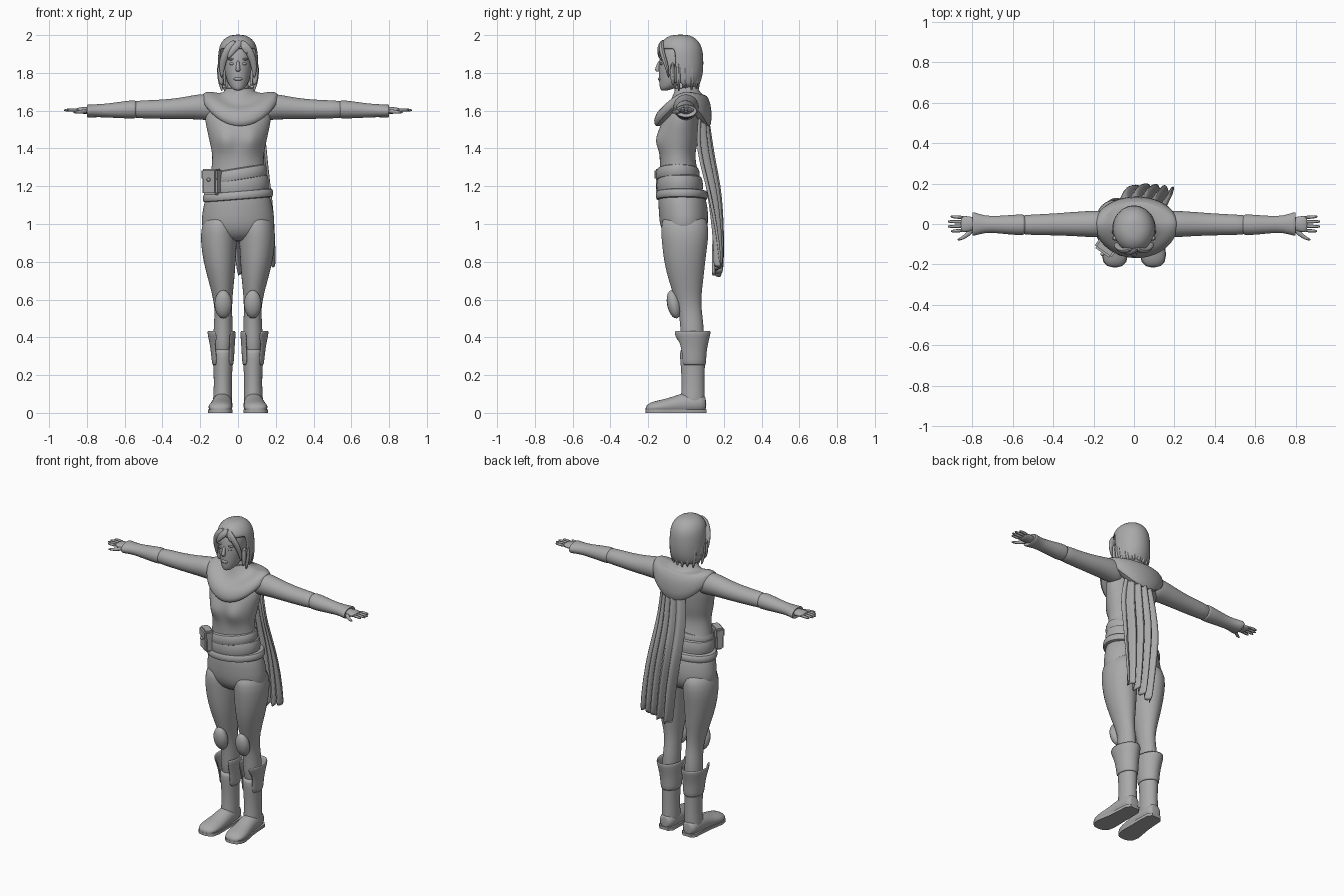
import bpy, bmesh, math
from mathutils import Vector

GREY = bpy.data.materials.new("plain grey")
GREY.diffuse_color = (0.40, 0.40, 0.40, 1)


def finish(name, bm, mirror=False, solid=0, sub=1):
    """Turn a bmesh into a smooth object with the usual modifiers."""
    bmesh.ops.recalc_face_normals(bm, faces=bm.faces)
    me = bpy.data.meshes.new(name)
    bm.to_mesh(me)
    bm.free()
    ob = bpy.data.objects.new(name, me)
    bpy.context.collection.objects.link(ob)
    me.materials.append(GREY)
    if mirror:
        m = ob.modifiers.new("mirror", 'MIRROR')
        m.use_mirror_merge = False
    if solid:
        m = ob.modifiers.new("thickness", 'SOLIDIFY')
        m.thickness, m.offset = solid, 0
    if sub:
        m = ob.modifiers.new("smooth", 'SUBSURF')
        m.levels = m.render_levels = sub
    bpy.ops.object.select_all(action='DESELECT')
    ob.select_set(True)
    bpy.context.view_layer.objects.active = ob
    bpy.ops.object.shade_smooth_by_angle(angle=math.radians(40))
    return ob


def skin(bm, rings, closed=True):
    """Join neighbouring rows of points with quads."""
    rows = [[bm.verts.new(p) for p in r] for r in rings]
    n = len(rows[0])
    for a, b in zip(rows, rows[1:]):
        for i in range(n if closed else n - 1):
            j = (i + 1) % n
            bm.faces.new((a[i], a[j], b[j], b[i]))
    return rows


def loft(name, axis, secs, n=24, fn=None, caps=True, drop=None, **kw):
    """Ellipses (position, centre 1, centre 2, radius 1, radius 2) along an axis."""
    bm = bmesh.new()
    rings = []
    for t, c1, c2, r1, r2 in secs:
        ring = []
        for i in range(n):
            a = 2 * math.pi * (i + 0.5) / n
            u, v = c1 + r1 * math.cos(a), c2 + r2 * math.sin(a)
            p = Vector({'x': (t, u, v), 'y': (u, t, v), 'z': (u, v, t)}[axis])
            ring.append(fn(p) if fn else p)
        rings.append(ring)
    rows = skin(bm, rings)
    if caps:
        bm.faces.new(rows[0])
        bm.faces.new(rows[-1])
    if drop:
        gone = [f for f in bm.faces if drop(f.calc_center_median())]
        bmesh.ops.delete(bm, geom=gone, context='FACES')
    return finish(name, bm, **kw)


def ball(name, c, r, tilt=0, mirror=False):
    bm = bmesh.new()
    bmesh.ops.create_uvsphere(bm, u_segments=16, v_segments=10, radius=1)
    bmesh.ops.scale(bm, vec=r, verts=bm.verts)
    ca, sa = math.cos(tilt), math.sin(tilt)
    for v in bm.verts:
        x, y, z = v.co
        v.co = Vector((x, y * ca - z * sa, y * sa + z * ca)) + Vector(c)
    return finish(name, bm, mirror, sub=0)


def strand(name, pts, mirror=False, wide=1.0, n=8):
    """Tapering tube through points (x, y, z, radius)."""
    bm = bmesh.new()
    rings = []
    for k, (x, y, z, r) in enumerate(pts):
        d = Vector(pts[min(k + 1, len(pts) - 1)][:3]) - Vector(pts[max(k - 1, 0)][:3])
        d.normalize()
        s = d.cross(Vector((0, 1, 0))).normalized()
        t = s.cross(d)
        rings.append([Vector((x, y, z)) + s * r * wide * math.cos(a) + t * r * math.sin(a)
                      for a in [2 * math.pi * i / n for i in range(n)]])
    rows = skin(bm, rings)
    bm.faces.new(rows[0])
    bm.faces.new(rows[-1])
    return finish(name, bm, mirror)


# torso with bust and neck
def bust(p):
    if p.y < -0.03:
        p.y -= 0.032 * math.exp(-((abs(p.x) - .07) / .05) ** 2 - ((p.z - 1.44) / .055) ** 2)
    return p


loft("torso", 'z', [(1.12, 0, -.02, .178, .13), (1.2, 0, -.03, .158, .115), (1.29, 0, -.04, .14, .098),
     (1.36, 0, -.045, .135, .093), (1.4, 0, -.043, .143, .098), (1.44, 0, -.04, .152, .104),
     (1.48, 0, -.037, .16, .106), (1.53, 0, -.03, .172, .103), (1.58, 0, -.02, .178, .095),
     (1.64, 0, 0, .165, .075), (1.685, 0, 0, .1, .06), (1.71, 0, -.005, .055, .055),
     (1.79, 0, -.015, .048, .052)], n=32, fn=bust)
loft("hips", 'z', [(1.2, 0, -.03, .15, .115), (1.13, 0, -.02, .177, .128), (1.05, 0, -.012, .193, .133),
     (.98, 0, -.01, .197, .128), (.93, 0, -.01, .16, .095), (.905, 0, -.01, .06, .05)])

# belts and pouch
for nm, z, h, rx, ry, cy, k in (("upper_belt", 1.263, .034, .152, .115, -.043, .16),
                                ("waist_sash", 1.208, .045, .162, .122, -.033, .08),
                                ("lower_belt", 1.152, .024, .186, .137, -.022, .08)):
    loft(nm, 'z', [(z - h, 0, cy, rx - .02, ry - .02), (z - h, 0, cy, rx, ry), (z, 0, cy, rx + .003, ry + .003),
         (z + h, 0, cy, rx - .004, ry - .004), (z + h, 0, cy, rx - .025, ry - .025)], n=32,
         fn=lambda p, k=k: Vector((p.x, p.y, p.z + k * p.x)))
for nm, size, zc in (("pouch", (.095, .05, .135), 1.222), ("pouch_flap", (.103, .06, .06), 1.262)):
    bm = bmesh.new()
    bmesh.ops.create_cube(bm, size=1)
    bmesh.ops.scale(bm, vec=size, verts=bm.verts)
    bmesh.ops.bevel(bm, geom=bm.edges[:], offset=.01, segments=2, affect='EDGES')
    ob = finish(nm, bm, sub=0)
    ob.location, ob.rotation_euler = (-.14, -.118, zc), (0, 0, math.radians(-35))
ball("pouch_button", (-.156, -.148, 1.235), (.01, .01, .01))

# legs and knee pads
loft("leg", 'z', [(1.06, .088, -.01, .08, .11), (.98, .101, -.006, .096, .13), (.9, .102, -.006, .096, .122),
     (.8, .098, -.008, .086, .11), (.7, .088, 0, .069, .092), (.62, .082, .008, .053, .073),
     (.55, .077, .02, .046, .062), (.48, .078, .03, .049, .062), (.4, .08, .035, .052, .062),
     (.28, .08, .035, .044, .055)], mirror=True)
ball("knee_pad", (.078, -.064, .575), (.046, .036, .076), tilt=.2, mirror=True)

# boots: shaft, open flared cuff, foot, sole
loft("boot_shaft", 'z', [(.34, .08, .034, .05, .06), (.325, .08, .034, .057, .069), (.25, .08, .036, .051, .064),
     (.15, .08, .038, .047, .06), (.08, .081, .036, .051, .064), (.02, .082, .036, .053, .066)], mirror=True)
loft("boot_cuff", 'z', [(.25, .08, .036, .053, .066), (.32, .081, .034, .057, .069), (.38, .084, .032, .064, .083),
     (.435, .088, .028, .073, .102)], caps=False, mirror=True, solid=.01,
     drop=lambda c: c.y < -.02 and abs(c.x - .083) < .034)


def flat(p):
    p.z = max(p.z, .004)
    return p


foot = [(.108, .082, .045, .03, .04), (.085, .082, .05, .05, .052), (0, .083, .05, .054, .06),
        (-.05, .086, .042, .056, .052), (-.1, .09, .034, .061, .042), (-.15, .094, .03, .065, .036),
        (-.19, .095, .027, .056, .028), (-.208, .095, .022, .036, .018), (-.214, .095, .02, .012, .008)]
loft("boot_foot", 'y', foot, fn=flat, mirror=True)
bm = bmesh.new()
outline = [(c - r, y) for y, c, z, r, h in foot] + [(c + r, y) for y, c, z, r, h in reversed(foot)]
rows = skin(bm, [[(x, y, z) for x, y in outline] for z in (0, .018)])
bm.faces.new(rows[0])
bm.faces.new(rows[1])
finish("boot_sole", bm, mirror=True, sub=0)

# arms, bracers, hands
loft("arm", 'x', [(.1, 0, 1.61, .06, .065), (.17, 0, 1.62, .068, .07), (.22, 0, 1.62, .065, .066),
     (.3, 0, 1.612, .06, .057), (.4, -.002, 1.607, .054, .051), (.5, -.004, 1.607, .051, .048),
     (.58, -.004, 1.606, .048, .045)], mirror=True)
loft("bracer", 'x', [(.535, -.004, 1.607, .04, .04), (.54, -.004, 1.607, .053, .05), (.6, -.004, 1.605, .05, .046),
     (.68, -.003, 1.601, .042, .038), (.74, -.001, 1.6, .042, .034), (.79, 0, 1.598, .059, .035),
     (.803, 0, 1.598, .06, .034), (.79, 0, 1.598, .035, .02)], mirror=True)
loft("palm", 'x', [(.77, 0, 1.6, .028, .02), (.81, 0, 1.601, .038, .02), (.845, 0, 1.602, .042, .015),
     (.858, 0, 1.602, .036, .01)], n=16, mirror=True)
for i, (tip, y) in enumerate(((.906, -.032), (.922, -.011), (.922, .011), (.908, .033))):
    strand("finger_%d" % i, [(.84, y * .95, 1.602, .01), (.875, y * 1.05, 1.604, .0095),
           (tip - .01, y * 1.1, 1.603, .008), (tip, y * 1.1, 1.602, .004)], mirror=True)
strand("thumb", [(.795, -.025, 1.598, .014), (.825, -.055, 1.594, .012), (.855, -.073, 1.592, .009),
       (.874, -.079, 1.591, .004)], mirror=True)

# draped cowl: each loop is (side radius, front y, back y, side z, front z, back z)
bm = bmesh.new()
loops = []
for rx, yf, yb, zs, zf, zb in ((.052, -.06, .055, 1.73, 1.705, 1.74), (.075, -.075, .07, 1.70, 1.665, 1.705),
                               (.115, -.1, .09, 1.69, 1.625, 1.68), (.165, -.13, .11, 1.705, 1.615, 1.685),
                               (.198, -.16, .132, 1.695, 1.585, 1.64), (.208, -.172, .138, 1.67, 1.545, 1.56),
                               (.203, -.165, .13, 1.65, 1.51, 1.5), (.17, -.12, .08, 1.64, 1.525, 1.51)):
    ring = []
    for i in range(40):
        c, s = math.cos(i * math.pi / 20), math.sin(i * math.pi / 20)
        y, z = (yb, zb) if s > 0 else (yf, zf)
        ring.append((.012 + rx * c - .0 * s, abs(y) * s, zs + (z - zs) * abs(s) ** 1.6))
    loops.append(ring)
skin(bm, loops)
finish("cowl", bm)

# cape: rows of (z, left x, right x, y, wrap round the body)
bm = bmesh.new()
rows = []
for k, (z, xl, xr, y, wrap) in enumerate(((1.64, -.02, .11, .09, .02), (1.56, -.045, .125, .112, .05),
                                          (1.45, -.065, .145, .125, .08), (1.33, -.07, .155, .142, .08),
                                          (1.2, -.065, .17, .168, .07), (1.06, -.045, .188, .178, .05),
                                          (.9, -.02, .195, .181, .025), (.74, .0, .2, .174, .01))):
    row = []
    for i in range(37):
        u = i / 36
        fold = (.006 + .0022 * k) * math.sin(2 * math.pi * 4.5 * u ** 1.2 - .6)
        drop = (.07 * u - .03 + .012 * math.sin(u * 25)) * (k == 7)
        row.append((xl + (xr - xl) * u, y + fold - wrap * u ** 4 - .03 * (1 - u) ** 10, z + drop))
    rows.append(row)
skin(bm, rows, closed=False)
finish("cape", bm, solid=.012)

# head and face
loft("head", 'z', [(1.706, 0, -.115, .014, .016), (1.716, 0, -.102, .033, .036), (1.74, 0, -.078, .052, .064),
     (1.78, 0, -.06, .066, .084), (1.82, 0, -.055, .073, .09), (1.87, 0, -.05, .077, .092),
     (1.92, 0, -.045, .075, .09), (1.96, 0, -.04, .06, .075), (1.985, 0, -.035, .03, .04)])
loft("nose", 'z', [(1.868, 0, -.136, .007, .008), (1.838, 0, -.147, .01, .011), (1.816, 0, -.153, .014, .014),
     (1.806, 0, -.146, .011, .012)], n=12)
ball("lips", (0, -.14, 1.768), (.024, .009, .009))
ball("eye", (.031, -.13, 1.848), (.015, .009, .007), mirror=True)
ball("brow", (.034, -.127, 1.872), (.021, .01, .006), mirror=True)

# hair: cap with face opening, fringe and hanging locks
loft("hair_cap", 'z', [(1.998, 0, -.03, .022, .03), (1.988, 0, -.03, .058, .068), (1.96, 0, -.03, .086, .098),
     (1.925, 0, -.028, .098, .111), (1.88, 0, -.025, .102, .112), (1.83, 0, -.022, .103, .11),
     (1.78, 0, -.016, .1, .098), (1.745, 0, -.012, .092, .082), (1.72, 0, -.01, .08, .066)], n=32, solid=.01,
     drop=lambda c: c.z < 1.94 and c.y < -.065 or c.z < 1.76 and c.y < -.02)
for nm, s in (("left", -1), ("right", 1)):
    strand("fringe_" + nm, [(.01 * s, -.12, 1.968, .012), (.045 * s, -.135, 1.94, .016),
           (.073 * s, -.122, 1.89, .015), (.087 * s, -.1, 1.83, .012), (.086 * s, -.09, 1.77, .003)], wide=1.5)
strand("fringe_middle", [(.02, -.115, 1.97, .012), (-.005, -.138, 1.945, .014), (-.035, -.145, 1.91, .011),
       (-.055, -.14, 1.875, .003)], wide=1.6)
strand("fringe_short", [(.02, -.118, 1.965, .012), (.035, -.138, 1.935, .013), (.05, -.136, 1.9, .004)], wide=1.6)
for i, (x, y, low) in enumerate(((.093, -.07, 1.735), (.096, -.04, 1.7), (.092, -.005, 1.715),
                                 (.08, .03, 1.7), (.052, .055, 1.71), (.018, .065, 1.7))):
    strand("lock_%d" % i, [(x, y, 1.86, .014), (x, y, 1.79, .014), (x * .96, y, 1.745, .011),
           (x * .88, y * .95, low, .003)], mirror=True, wide=1.2)
